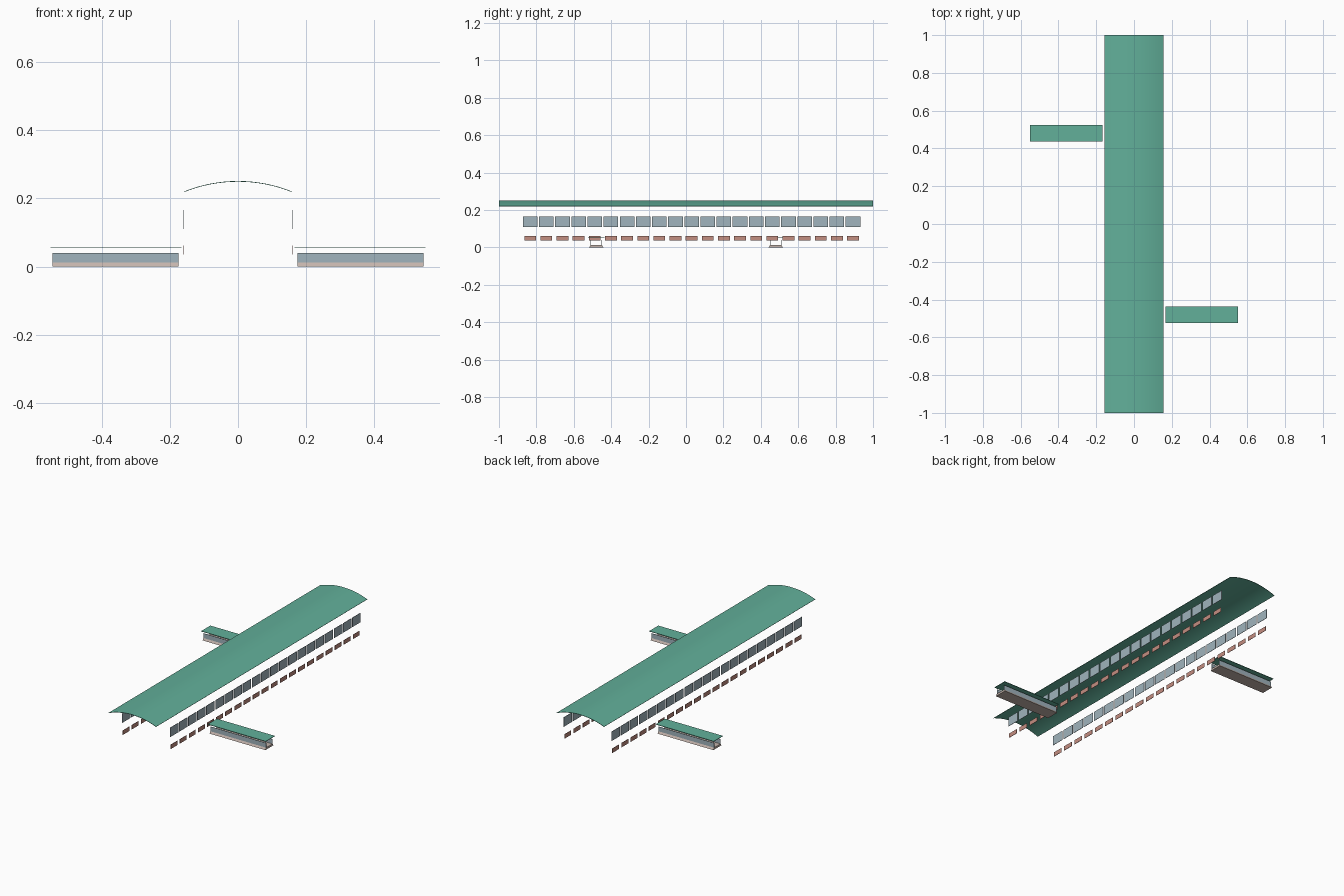
import bpy, bmesh, math

if "Cube" in bpy.data.objects:
    bpy.data.objects.remove(bpy.data.objects["Cube"])

def srgb(r, g, b):
    f = lambda c: c / 12.92 if c <= 0.04045 else ((c + 0.055) / 1.055) ** 2.4
    return (f(r / 255), f(g / 255), f(b / 255), 1)

def material(name, *rgb):
    m = bpy.data.materials.new(name)
    m.diffuse_color = srgb(*rgb)
    m.use_nodes = True
    m.node_tree.nodes["Principled BSDF"].inputs["Base Color"].default_value = m.diffuse_color
    return m

GREEN = material("copper green", 98, 176, 154)
GLASS = material("blue grey glass", 160, 180, 189)
BRICK = material("red brick", 196, 142, 129)
STONE = material("beige stone", 196, 180, 172)

def finish(name, bm, mat, smooth=False):
    bmesh.ops.recalc_face_normals(bm, faces=bm.faces)
    me = bpy.data.meshes.new(name)
    bm.to_mesh(me)
    bm.free()
    me.materials.append(mat)
    ob = bpy.data.objects.new(name, me)
    bpy.context.collection.objects.link(ob)
    if smooth:
        bpy.context.view_layer.objects.active = ob
        ob.select_set(True)
        bpy.ops.object.shade_smooth_by_angle(angle=math.radians(30))
        ob.select_set(False)
    return ob

def add_box(bm, x0, x1, y0, y1, z0, z1):
    vs = bmesh.ops.create_cube(bm, size=1)["verts"]
    for v in vs:
        v.co = (x1 if v.co.x > 0 else x0, y1 if v.co.y > 0 else y0, z1 if v.co.z > 0 else z0)
    return vs

# Main hall roof: a thin shallow circular arc swept along y
HALF, RISE, EAVE, THICK, N = 0.157, 0.03, 0.221, 0.002, 32
R = (HALF ** 2 + RISE ** 2) / (2 * RISE)
A = math.asin(HALF / R)
def arc(r):
    return [(r * math.sin(A * (2 * i / N - 1)),
             EAVE + RISE - R + r * math.cos(A * (2 * i / N - 1))) for i in range(N + 1)]
outline = arc(R) + arc(R - THICK)[::-1]
bm = bmesh.new()
cap = bm.faces.new([bm.verts.new((x, -1, z)) for x, z in outline])
ext = bmesh.ops.extrude_face_region(bm, geom=[cap], use_keep_orig=True)["geom"]
bmesh.ops.translate(bm, vec=(0, 2, 0), verts=[g for g in ext if isinstance(g, bmesh.types.BMVert)])
finish("main_roof", bm, GREEN, smooth=True)

# Rows of upper windows and lower brick panels along both sides
def panel_rows(name, width, z0, z1, mat):
    for side, label in ((-1, "left"), (1, "right")):
        bm = bmesh.new()
        for i in range(21):
            y = 0.03 + (i - 10) * 0.0863
            add_box(bm, side * 0.159 - 0.001, side * 0.159 + 0.001,
                    y - width / 2, y + width / 2, z0, z1)
        finish(f"{label}_{name}", bm, mat)

panel_rows("windows", 0.078, 0.11, 0.166, GLASS)
panel_rows("brick_panels", 0.063, 0.036, 0.062, BRICK)

# Two low side passages, diagonally opposite
for side, label in ((-1, "left"), (1, "right")):
    yc = -side * 0.48
    x0, x1 = sorted((side * 0.174, side * 0.544))
    # flared stone base
    bm = bmesh.new()
    for v in add_box(bm, x0, x1, yc - 0.038, yc + 0.038, 0, 0.012):
        if v.co.z > 0.006:
            v.co.y = yc + math.copysign(0.031, v.co.y - yc)
    finish(f"{label}_passage_base", bm, STONE)
    # glazed long walls, open at the ends
    bm = bmesh.new()
    for s in (-1, 1):
        y = yc + s * 0.030
        add_box(bm, x0, x1, y - 0.001, y + 0.001, 0.012, 0.04)
    finish(f"{label}_passage_walls", bm, GLASS)
    # flat thin roof
    bm = bmesh.new()
    x0, x1 = sorted((side * 0.166, side * 0.55))
    add_box(bm, x0, x1, yc - 0.043, yc + 0.043, 0.054, 0.0565)
    finish(f"{label}_passage_roof", bm, GREEN)
